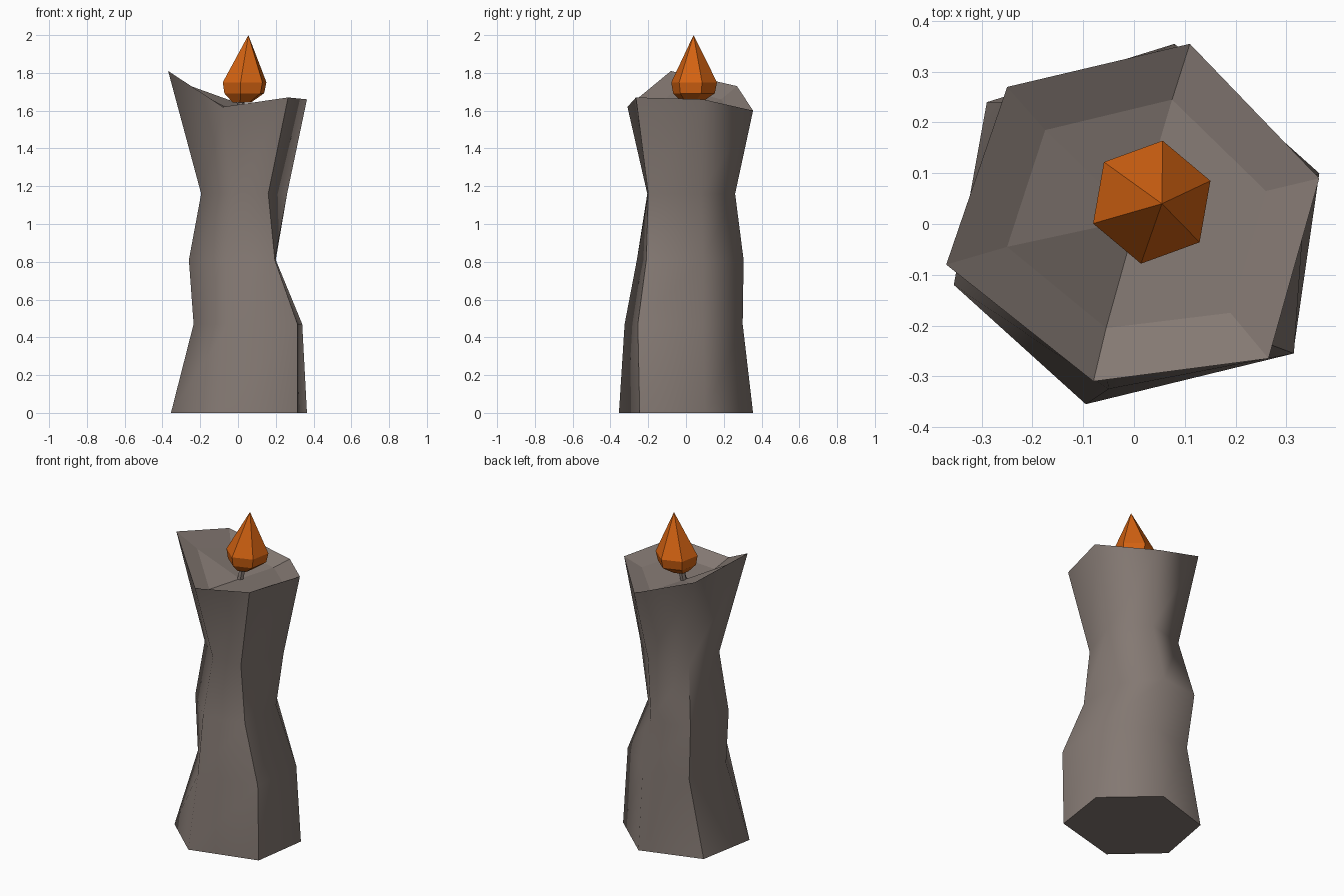
import bpy, bmesh, math

cube = bpy.data.objects.get("Cube")
if cube:
    bpy.data.objects.remove(cube, do_unlink=True)


def material(name, rgb):
    m = bpy.data.materials.new(name)
    m.use_nodes = True
    m.diffuse_color = (*rgb, 1)
    bsdf = next(n for n in m.node_tree.nodes if n.type == 'BSDF_PRINCIPLED')
    bsdf.inputs["Base Color"].default_value = (*rgb, 1)
    bsdf.inputs["Roughness"].default_value = 0.9
    return m


wax = material("warm grey wax", (0.23, 0.19, 0.17))
fire = material("flame orange", (0.66, 0.125, 0.006))


def loft(name, rings, mat, smooth_rows=0, tip=None):
    """Skin a stack of hexagonal rings, cap the first, close the last (to a tip if given)."""
    bm = bmesh.new()
    rows = [[bm.verts.new(p) for p in ring] for ring in rings]
    bm.faces.new(rows[0])
    for i, (low, high) in enumerate(zip(rows, rows[1:])):
        for k in range(len(low)):
            j = (k + 1) % len(low)
            f = bm.faces.new((low[k], low[j], high[j], high[k]))
            f.smooth = i < smooth_rows
    if tip:
        end = bm.verts.new(tip)
        for k in range(len(rows[-1])):
            bm.faces.new((rows[-1][k], rows[-1][(k + 1) % len(rows[-1])], end))
    else:
        bm.faces.new(rows[-1])
    bmesh.ops.recalc_face_normals(bm, faces=bm.faces)
    for e in bm.edges:
        e.smooth = e.calc_face_angle(0) < math.radians(63)
    mesh = bpy.data.meshes.new(name)
    bm.to_mesh(mesh)
    bm.free()
    mesh.materials.append(mat)
    obj = bpy.data.objects.new(name, mesh)
    bpy.context.collection.objects.link(obj)
    return obj


def level(z, points):
    return [(x, y, z) for x, y in points]


def hexagon(center, radius, z, turn):
    return [(center[0] + radius * math.cos(turn + k * math.pi / 3),
             center[1] + radius * math.sin(turn + k * math.pi / 3), z) for k in range(6)]


# Crooked candle body with an uneven rim and a shallow melted hollow
rings = [
    level(0, [(.315, -.245), (.365, .10), (.08, .355), (-.29, .24), (-.355, -.12), (-.095, -.355)]),
    level(.47, [(.315, -.255), (.34, .09), (.09, .30), (-.19, .24), (-.235, -.06), (-.05, -.325)]),
    level(.81, [(.195, -.21), (.20, .09), (.03, .305), (-.22, .27), (-.26, -.05), (-.06, -.26)]),
    level(1.16, [(.16, -.2), (.26, .08), (.08, .26), (-.16, .20), (-.195, -.05), (-.03, -.205)]),
    [(.265, -.265, 1.67), (.365, .09, 1.66), (.11, .355, 1.60),
     (-.25, .27, 1.73), (-.37, -.08, 1.81), (-.08, -.31, 1.62)],
    [(.19, -.175, 1.61), (.26, .065, 1.61), (.075, .245, 1.58),
     (-.175, .185, 1.66), (-.25, -.045, 1.72), (-.055, -.205, 1.58)],
]
loft("candle_body", rings, wax, smooth_rows=4, tip=(.005, .01, 1.58))

# Wick
loft("wick", [hexagon((.005, .01), .02, 1.56, 0), hexagon((.02, .025), .018, 1.67, 0)], wax)

# Faceted flame
turn = math.radians(20)
flame = [hexagon((.02, .03), .05, 1.642, turn),
         hexagon((.033, .042), .112, 1.692, turn),
         hexagon((.035, .043), .123, 1.75, turn)]
loft("flame", flame, fire, tip=(.055, .04, 2.0))
